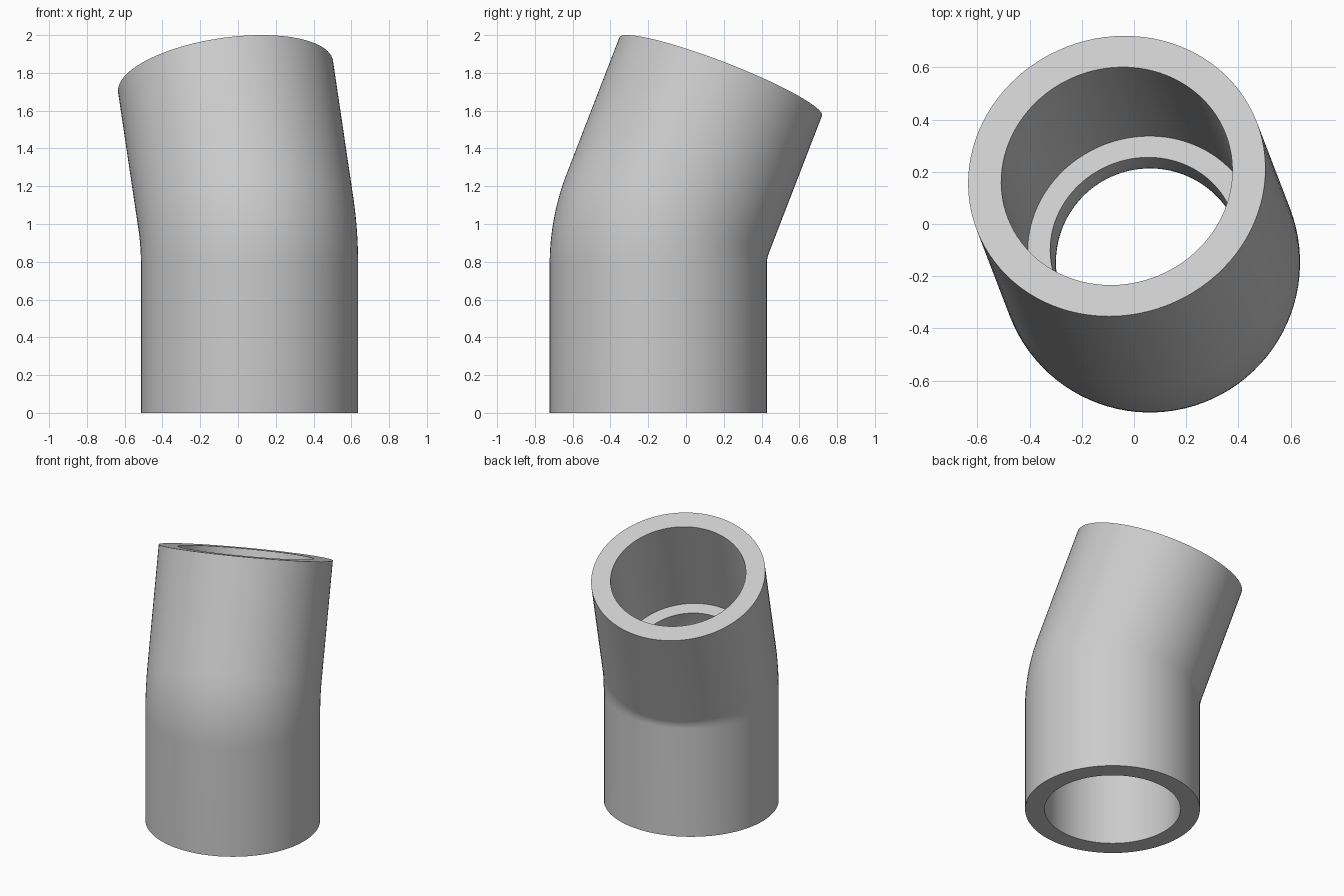
import bpy, bmesh
from math import sin, cos, pi, radians
from mathutils import Vector, Matrix

cube = bpy.data.objects.get("Cube")
if cube:
    bpy.data.objects.remove(cube)

SIDES = 96
BEND, BEND_RADIUS = radians(22.5), 0.70
LEG, SOCKET = 0.786, 0.74            # straight leg length, socket depth
OUTER, SOCKET_R, BORE = 0.575, 0.447, 0.36
BASE = Vector((0.061, -0.147, 0))
TURN = Matrix.Rotation(radians(21), 3, 'Z')
ARC = BEND * BEND_RADIUS
TOTAL = 2 * LEG + ARC


def station(s):
    """Centre and tilt of the pipe axis at distance s from the foot."""
    a = min(max((s - LEG) / BEND_RADIUS, 0), BEND)
    over = max(s - LEG - ARC, 0)
    y = BEND_RADIUS * (1 - cos(a)) + over * sin(a)
    z = min(s, LEG) + BEND_RADIUS * sin(a) + over * cos(a)
    return Vector((0, y, z)), a


def ring(bm, s, radius):
    centre, a = station(s)
    tilt = Matrix.Rotation(-a, 3, 'X')
    verts = []
    for i in range(SIDES):
        t = 2 * pi * i / SIDES
        p = Vector((radius * cos(t), radius * sin(t), 0))
        verts.append(bm.verts.new(BASE + TURN @ (centre + tilt @ p)))
    return verts


# Closed wall section: up the outside, then down through sockets and bore
arc_stops = [LEG + ARC * i / 16 for i in range(17)]
section = [(s, OUTER) for s in [0] + arc_stops + [TOTAL]]
section += [(TOTAL, SOCKET_R), (TOTAL - SOCKET, SOCKET_R)]
section += [(s, BORE) for s in [TOTAL - SOCKET] + arc_stops[::-1] + [SOCKET]]
section += [(SOCKET, SOCKET_R), (0, SOCKET_R)]

bm = bmesh.new()
rings = [ring(bm, s, r) for s, r in section]
for k, low in enumerate(rings):
    high = rings[(k + 1) % len(rings)]
    for i in range(SIDES):
        j = (i + 1) % SIDES
        bm.faces.new((low[i], low[j], high[j], high[i]))
bmesh.ops.recalc_face_normals(bm, faces=bm.faces)

mesh = bpy.data.meshes.new("pipe_elbow")
bm.to_mesh(mesh)
bm.free()
elbow = bpy.data.objects.new("pipe_elbow", mesh)
bpy.context.collection.objects.link(elbow)

# Plain grey plastic
grey = bpy.data.materials.new("light_grey")
grey.use_nodes = True
colour = (0.6, 0.6, 0.6, 1)
grey.diffuse_color = colour
grey.node_tree.nodes["Principled BSDF"].inputs["Base Color"].default_value = colour
mesh.materials.append(grey)

bpy.ops.object.select_all(action='DESELECT')
elbow.select_set(True)
bpy.context.view_layer.objects.active = elbow
bpy.ops.object.shade_smooth_by_angle(angle=radians(30))
